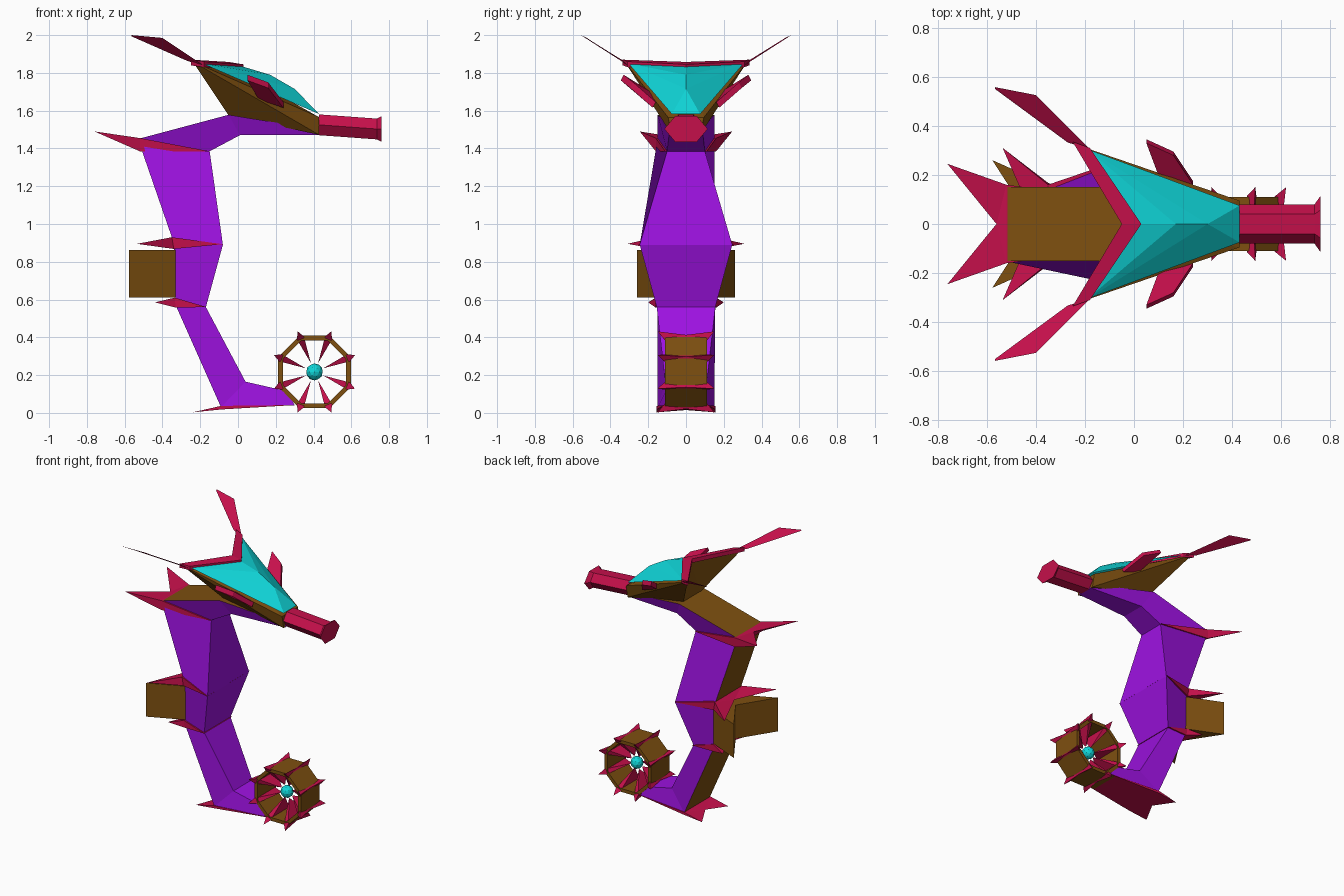
import bpy, bmesh
from math import sin, cos, pi

if "Cube" in bpy.data.objects:
    bpy.data.objects.remove(bpy.data.objects["Cube"])


def material(name, rgb):
    m = bpy.data.materials.new(name)
    m.diffuse_color = (*rgb, 1)
    m.use_nodes = True
    m.node_tree.nodes["Principled BSDF"].inputs["Base Color"].default_value = m.diffuse_color
    return m


PURPLE = material("purple", (.34, .006, .75))
BROWN = material("brown", (.21, .08, .005))
RED = material("crimson", (.56, .005, .07))
CYAN = material("cyan", (.005, .68, .7))


def sym(name, mats, pts, sides, mids):
    """Mirror half a shape over y=0; mids are edges bridged to their mirror image (a, b[, material])."""
    bm = bmesh.new()
    a = [bm.verts.new(p) for p in pts]
    b = [bm.verts.new((x, -y, z)) for x, y, z in pts]
    for f in sides:
        bm.faces.new([a[i] for i in f])
        bm.faces.new([b[i] for i in reversed(f)])
    for i, j, *m in mids:
        face = bm.faces.new((a[i], a[j], b[j], b[i]))
        face.material_index = m[0] if m else 0
    bmesh.ops.remove_doubles(bm, verts=bm.verts, dist=1e-4)
    bmesh.ops.recalc_face_normals(bm, faces=bm.faces)
    me = bpy.data.meshes.new(name)
    bm.to_mesh(me)
    bm.free()
    for m in mats:
        me.materials.append(m)
    ob = bpy.data.objects.new(name, me)
    bpy.context.collection.objects.link(ob)
    return ob


def slab(name, mat, pts, off):
    """Mirrored pair of flat plates with thickness given by an offset vector."""
    n = len(pts)
    low = [tuple(p + o for p, o in zip(q, off)) for q in pts]
    faces = [list(range(n)), list(range(2 * n - 1, n - 1, -1))]
    faces += [[i, (i + 1) % n, (i + 1) % n + n, i + n] for i in range(n)]
    return sym(name, [mat], pts + low, faces, [])


def fin(name, front, up, low, tip, notch):
    """Swallow-tailed wedge fin."""
    return sym(name, [RED], [front, up, low, tip, notch],
               [(0, 1, 2), (1, 3, 2), (1, 3, 4), (2, 3, 4)],
               [(0, 1), (0, 2), (1, 4), (2, 4)])


# Body: belly point and back point for each section
sections = [
    ((.43, .06, 1.47), (.43, .06, 1.50)),
    ((.01, .09, 1.47), (-.05, .15, 1.578)),
    ((-.15, .10, 1.385), (-.53, .15, 1.45)),
    ((-.08, .245, .89), (-.34, .15, .90)),
    ((-.17, .155, .56), (-.33, .15, .57)),
    ((.04, .11, .165), (-.09, .15, .03)),
    ((.26, .108, .115), (.30, .108, .04)),
]
n = len(sections)
pts = [p for s in sections for p in s]
sides = [(2 * i, 2 * i + 1, 2 * i + 3, 2 * i + 2) for i in range(n - 1)]
mids = [(2 * i, 2 * i + 2, 0) for i in range(n - 1)]
mids += [(2 * i + 1, 2 * i + 3, 1) for i in range(n - 1)]
mids += [(0, 1, 0), (2 * n - 2, 2 * n - 1, 0)]
sym("body", [PURPLE, BROWN], pts, sides, mids)

# Body fins
fin("neck_fin", (-.15, .11, 1.385), (-.52, .16, 1.455), (-.52, .16, 1.385),
    (-.76, .245, 1.49), (-.56, 0, 1.45))
fin("waist_fin", (-.08, .252, .893), (-.35, .16, .93), (-.34, .16, .868),
    (-.535, .31, .895), (-.40, 0, .90))
fin("hip_fin", (-.165, .165, .56), (-.335, .16, .61), (-.33, .16, .558),
    (-.44, .20, .585), (-.37, 0, .58))
fin("tail_plate", (.31, .112, .042), (-.09, .155, .037), (-.09, .155, .018),
    (-.24, .155, .003), (-.16, 0, .015))

# Dorsal fin block with V notch
plan = [(-.33, .15), (-.577, .26), (-.41, 0)]
sym("dorsal_fin", [BROWN], [(x, y, z) for z in (.863, .612) for x, y in plan],
    [(0, 1, 4, 3), (1, 2, 5, 4), (0, 1, 2), (3, 4, 5)], [(0, 2), (3, 5), (0, 3)])

# Head
sym("head", [BROWN],
    [(-.24, .325, 1.86), (-.05, .10, 1.575), (.43, .075, 1.472), (.43, .095, 1.565), (-.04, 0, 1.83)],
    [(0, 1, 2), (0, 2, 3), (0, 1, 4), (0, 3, 4)], [(1, 2), (2, 3), (1, 4), (3, 4)])
sym("head_crest", [CYAN],
    [(-.19, .305, 1.85), (.43, .075, 1.582), (.02, 0, 1.835), (.17, 0, 1.79), (.30, 0, 1.715), (.43, 0, 1.582)],
    [(0, 2, 3), (0, 3, 4), (0, 4, 1), (1, 4, 5)], [])
slab("crown_rim", RED,
     [(-.25, .335, 1.87), (-.18, .31, 1.86), (.03, 0, 1.845), (-.05, 0, 1.858)], (0, 0, -.03))
slab("horns", RED,
     [(-.27, .34, 1.87), (-.19, .315, 1.845), (-.40, .525, 1.985), (-.565, .557, 2.0)], (0, -.008, -.006))
slab("brow_fins", RED,
     [(.05, .33, 1.79), (.16, .28, 1.75), (.24, .16, 1.645), (.11, .17, 1.69)], (0, .015, -.03))

# Snout: hexagonal tube with flared end
pts = []
for x, hy, cz, hz in [(.43, .08, 1.525, .055), (.735, .08, 1.503, .055), (.76, .115, 1.503, .068)]:
    pts += [(x, hy * .5, cz + hz), (x, hy, cz), (x, hy * .5, cz - hz)]
sides = [(r + i, r + i + 1, r + i + 4, r + i + 3) for r in (0, 3) for i in (0, 1)]
mids = [(0, 3), (3, 6), (2, 5), (5, 8), (0, 1), (1, 2), (6, 7), (7, 8)]
sym("snout", [RED], pts, sides, mids)

# Coiled tail tip: octagonal ring
CX, CZ = .405, .217


def polar(r, a, y, t=0):
    return (CX + r * cos(a) - t * sin(a), y, CZ + r * sin(a) + t * cos(a))


angles = [pi / 8 + k * pi / 4 for k in range(8)]
pts = [polar(r, a, .11) for r in (.208, .181) for a in angles]
sides = [(i, (i + 1) % 8, (i + 1) % 8 + 8, i + 8) for i in range(8)]
mids = [(i + r, (i + 1) % 8 + r) for r in (0, 8) for i in range(8)]
sym("tail_ring", [BROWN], pts, sides, mids)

# Ring spikes reaching in to the hub
for k, a in enumerate(angles):
    fin(f"ring_spike_{k + 1}", polar(.05, a, .004), polar(.195, a, .116, .02), polar(.195, a, .116, -.02),
        polar(.232, a, .15), polar(.212, a, 0))

# Hub ball
bpy.ops.mesh.primitive_ico_sphere_add(subdivisions=2, radius=.045, location=(CX, 0, CZ))
hub = bpy.context.object
hub.name = "ring_hub"
hub.data.materials.append(CYAN)
